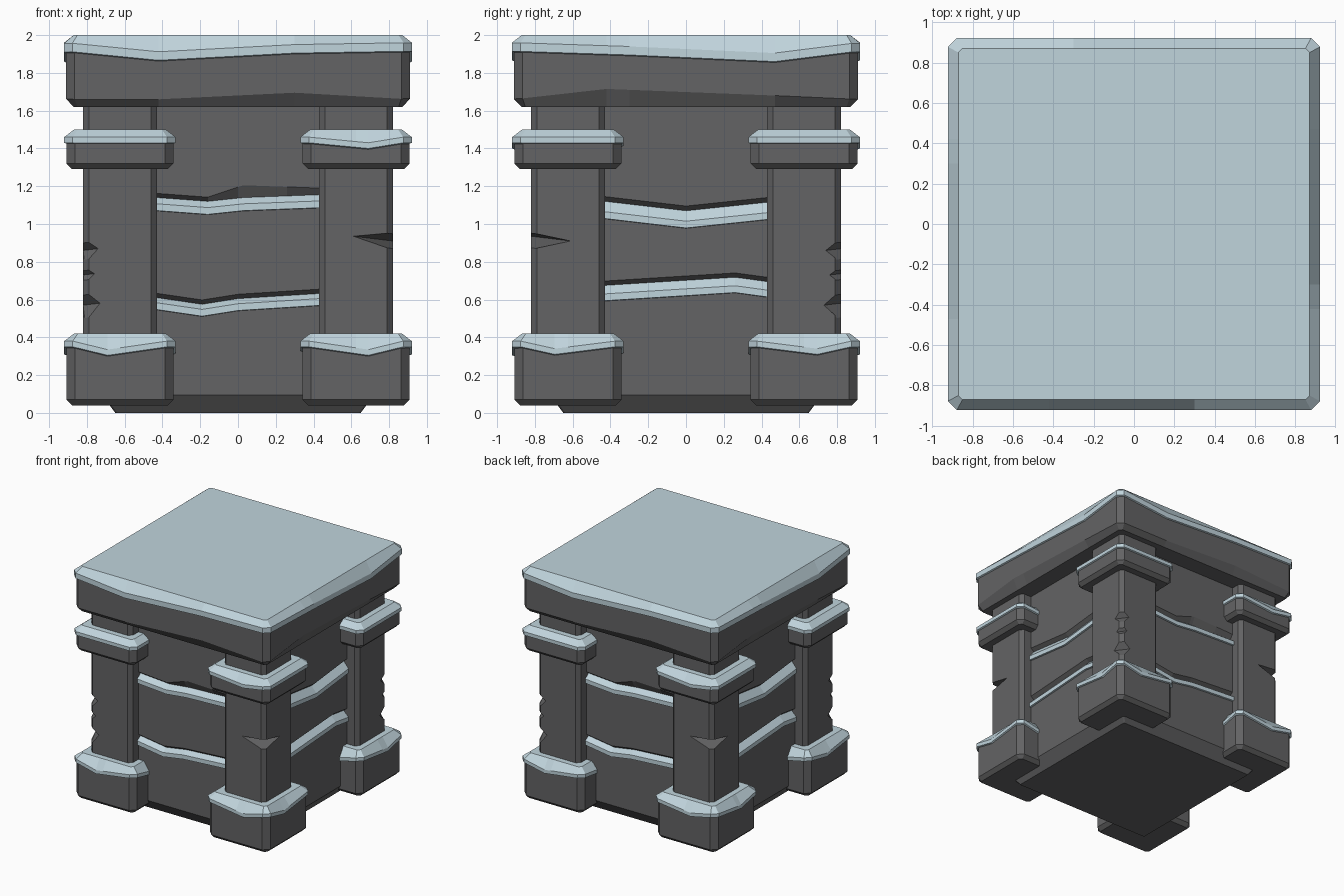
import bpy, bmesh, math
from mathutils import Matrix

if "Cube" in bpy.data.objects:
    bpy.data.objects.remove(bpy.data.objects["Cube"])


def material(name, rgb):
    m = bpy.data.materials.new(name)
    m.diffuse_color = (*rgb, 1)
    m.use_nodes = True
    m.node_tree.nodes["Principled BSDF"].inputs["Base Color"].default_value = m.diffuse_color
    return m


STONE = material("dark_stone", (0.125, 0.125, 0.128))
SNOW = material("pale_snow", (0.53, 0.66, 0.72))
FLAT = [(0, 0)]


def lerp(pts, t):
    if t <= pts[0][0]:
        return pts[0][1]
    for (a, va), (b, vb) in zip(pts, pts[1:]):
        if t <= b:
            return va + (vb - va) * (t - a) / (b - a)
    return pts[-1][1]


def ring(center, h, c, columns, z_of):
    """Square loop with cut corners; sides run front, right, back, left."""
    out = []
    for k in range(4):
        for t in [c - h] + columns[k] + [h - c]:
            x, y = t, -h
            for _ in range(k):
                x, y = -y, x
            out.append((center[0] + x, center[1] + y, z_of(k, t)))
    return out


def loft(name, rings, snow_bands=()):
    bm = bmesh.new()
    loops = [[bm.verts.new(p) for p in r] for r in rings]
    n = len(loops[0])
    for i, (lo, hi) in enumerate(zip(loops, loops[1:])):
        for j in range(n):
            f = bm.faces.new((lo[j], lo[(j + 1) % n], hi[(j + 1) % n], hi[j]))
            f.material_index = int(i in snow_bands)
    bm.faces.new(loops[0][::-1])
    top = bm.faces.new(loops[-1])
    top.material_index = int(len(rings) - 1 in snow_bands)
    bmesh.ops.recalc_face_normals(bm, faces=bm.faces[:])
    me = bpy.data.meshes.new(name)
    bm.to_mesh(me)
    bm.free()
    me.materials.append(STONE)
    me.materials.append(SNOW)
    ob = bpy.data.objects.new(name, me)
    bpy.context.collection.objects.link(ob)
    return ob


def snowy_block(name, center, h, z0, z1, bevel, skirt, drops, rises=(FLAT,) * 4):
    """Bevelled stone block with a snow layer whose lower edge sags."""
    cols = [sorted({t for t, _ in drops[k] + rises[k] if abs(t) < h - 0.1})
            for k in range(4)]

    def sag(z):
        return lambda k, t: z - lerp(drops[k], t)

    rows = [(h - bevel, lambda k, t: z0),
            (h, lambda k, t: z0 + bevel + lerp(rises[k], t)),
            (h, sag(z1 - 0.045 - skirt)),
            (h + 0.012, sag(z1 - 0.04 - skirt)),
            (h + 0.012, sag(z1 - 0.04)),
            (h - 0.04, lambda k, t: z1)]
    loft(name, [ring(center, r, 0.045 if r > h - 0.03 else 0.02, cols, z)
                for r, z in rows], (2, 3, 4, 5))


# cap slab
cap_a = [(-0.91, 0), (-0.42, 0.048), (0.3, 0.01), (0.91, 0)]
cap_b = [(-0.91, 0), (-0.3, 0.02), (0.47, 0.055), (0.91, 0)]
lip_a = [(-0.91, 0), (-0.42, 0.0), (0.3, 0.035), (0.91, 0)]
lip_b = [(-0.91, 0), (-0.42, 0.055), (0.47, 0.02), (0.91, 0)]
snowy_block("cap", (0, 0), 0.91, 1.62, 2.0, 0.04, 0.045,
            [cap_a, cap_b, cap_a, cap_b], [lip_a, lip_b, lip_a, lip_b])


# corner pillars with collars, feet and chipped edges
def dip(t, d):
    return [(-0.25, 0), (t, d), (0.25, 0)]


for sx, sy, label in ((-1, -1, "front_left"), (1, -1, "front_right"),
                      (1, 1, "back_right"), (-1, 1, "back_left")):
    c = (sx * 0.625, sy * 0.625)
    snowy_block("foot_" + label, c, 0.283, 0.04, 0.42, 0.03, 0.03,
                [dip(0.065 * sx, 0.045), dip(0.07 * sy, 0.04),
                 dip(-0.06 * sx, 0.04), dip(0.05 * sy, 0.04)])
    collar = [FLAT] * 4
    if sx * sy < 0:
        collar = [dip(0.065, 0.03), FLAT] * 2
    snowy_block("collar_" + label, c, 0.283, 1.29, 1.5, 0.03, 0.03, collar)
    pillar = loft("pillar_" + label,
                  [ring(c, 0.195, 0.03, [[]] * 4, lambda k, t, z=z: z)
                   for z in (0.3, 1.66)])
    # one wide crack on two pillars, three small chips on the others
    chips = [(0.91, 0.21, 0.045)] if sx * sy < 0 else \
        [(0.86, 0.08, 0.07), (0.73, 0.06, 0.05), (0.57, 0.09, 0.09)]
    for z, r, hz in chips:
        bm = bmesh.new()
        bmesh.ops.create_uvsphere(bm, u_segments=4, v_segments=2, radius=1)
        tilt = Matrix.Rotation(0.12 * sx, 4, "Y")
        bm.transform(Matrix.Translation((sx * 0.82, sy * 0.82, z)) @ tilt
                     @ Matrix.Diagonal((r, r, hz, 1)))
        me = bpy.data.meshes.new("chip_cutter")
        bm.to_mesh(me)
        bm.free()
        me.materials.append(STONE)
        cutter = bpy.data.objects.new("chip_cutter", me)
        cutter.hide_render = True
        bpy.context.collection.objects.link(cutter)
        mod = pillar.modifiers.new("chip", "BOOLEAN")
        mod.operation = "DIFFERENCE"
        mod.solver = "EXACT"
        mod.object = cutter
        bpy.context.view_layer.objects.active = pillar
        bpy.ops.object.modifier_apply(modifier=mod.name)
        bpy.data.objects.remove(cutter)

# wall core: three courses with snow on each sagging ledge
low_a = [(-0.43, 0.61), (-0.19, 0.575), (0.0, 0.605), (0.43, 0.632)]
low_b = [(-0.43, 0.675), (0.26, 0.718), (0.43, 0.695)]
high_a = [(-0.43, 1.14), (-0.16, 1.12), (0.03, 1.14), (0.43, 1.155)]
high_b = [(-0.43, 1.12), (0.0, 1.07), (0.43, 1.115)]
lift_a = [(-0.43, 0.022), (-0.16, 0.022), (0.03, 0.065), (0.43, 0.035)]
lift_b = [(-0.43, 0.025)]
low = [low_a, low_b] * 2
high = [high_a, high_b] * 2
lift = [lift_a, lift_b] * 2
thick = [0.03, 0.05] * 2
cols = [[-0.43, -0.19, -0.16, 0.0, 0.03, 0.26, 0.43]] * 4


def seam(line, extra, slope_scale):
    """Profile rows for one snowy ledge and the undercut above it."""
    def at(f):
        return lambda k, t: lerp(line[k], t) + f(k, t)
    drop = lambda k: -thick[k] * slope_scale
    return [(0.72, at(lambda k, t: drop(k) - 0.038)),
            (0.735, at(lambda k, t: drop(k) - 0.036)),
            (0.735, at(lambda k, t: drop(k))),
            (0.69, at(lambda k, t: 0)),
            (0.72, at(extra))]


rows = [(0.65, lambda k, t: 0.0), (0.72, lambda k, t: 0.095)]
rows += seam(low, lambda k, t: 0.023, 0.9)
rows += seam(high, lambda k, t: lerp(lift[k], t), 1.1)
rows += [(0.72, lambda k, t: 1.66)]
loft("wall_core", [ring((0, 0), h, 0.01, cols, z) for h, z in rows],
     (2, 3, 4, 7, 8, 9))
